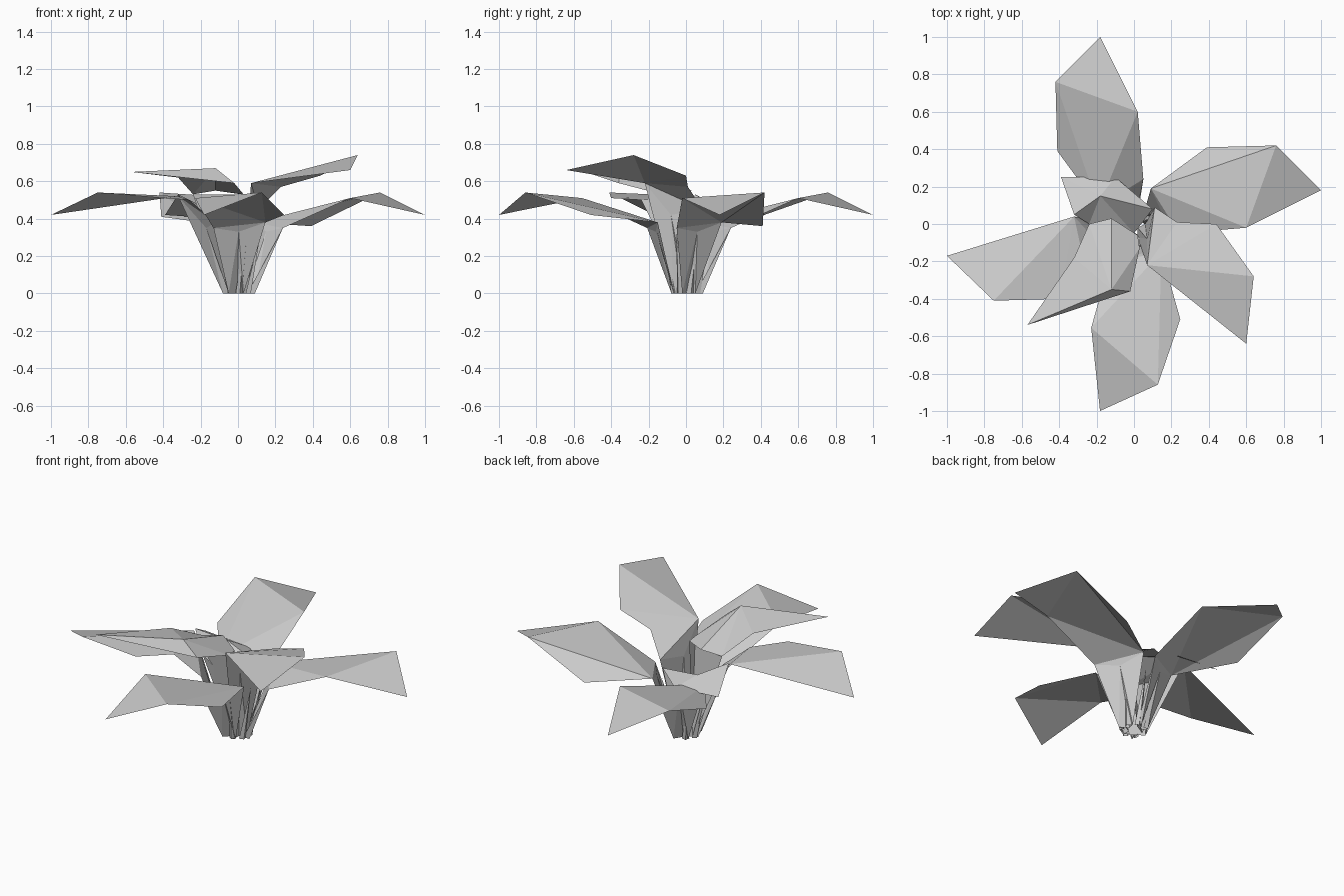
import bpy
import math
from mathutils import Matrix, Vector

default_cube = bpy.data.objects.get("Cube")
if default_cube:
    bpy.data.objects.remove(default_cube, do_unlink=True)

# One flat grey for the whole plant
grey = bpy.data.materials.new("leaf_grey")
grey.use_nodes = True
grey.diffuse_color = (0.6, 0.6, 0.6, 1)
shader = grey.node_tree.nodes["Principled BSDF"]
shader.inputs["Base Color"].default_value = grey.diffuse_color
shader.inputs["Roughness"].default_value = 0.8


def make_leaf(name, points, faces, turn=0):
    """Build a folded sheet from named points; each face is a list of names."""
    order = list(points)
    spin = Matrix.Rotation(math.radians(turn), 4, "Z")
    verts = [spin @ Vector(points[key]) for key in order]
    polygons = [[order.index(key) for key in face.split()] for face in faces.split(",")]
    mesh = bpy.data.meshes.new(name)
    mesh.from_pydata(verts, [], polygons)
    mesh.materials.append(grey)
    leaf = bpy.data.objects.new(name, mesh)
    bpy.context.collection.objects.link(leaf)
    return leaf


# Three large spreading leaves share one folded shape with a grooved stem
large_points = {
    "tip": (-0.18, 1, 0.42),
    "left": (-0.42, 0.76, 0.54),
    "right": (0.02, 0.6, 0.51),
    "low": (-0.41, 0.39, 0.42),
    "knee_left": (-0.19, 0.09, 0.38),
    "knee_right": (0.05, 0.24, 0.35),
    "notch": (-0.06, 0.15, 0.33),
    "foot_left": (-0.05, 0.05, 0),
    "foot_middle": (-0.01, 0.04, 0),
    "foot_right": (0.02, 0.09, 0),
    "foot_inner": (0.02, 0.05, 0),
}
large_faces = (
    "tip left right, knee_left right left, knee_left left low, "
    "knee_left knee_right right, knee_left notch knee_right, "
    "foot_left foot_middle notch, foot_left notch knee_left, "
    "foot_middle foot_right notch, foot_right knee_right notch, "
    "foot_right foot_inner knee_right"
)
for name, turn, low_height in (
    ("back_leaf", 0, 0.41),
    ("left_leaf", -90, 0.36),
    ("front_leaf", 159.5, 0.42),
):
    shape = dict(large_points)
    shape["low"] = (-0.41, 0.39, low_height)
    make_leaf(name, shape, large_faces, turn)

# Two leaves with a single ridge and a long straight edge
ridged_faces = (
    "knee_front tip ridge, knee_front ridge outer, knee_front outer bend, "
    "knee_front bend knee_back, knee_front knee_back notch, "
    "foot_front foot_middle notch, foot_front notch knee_front, "
    "foot_middle foot_back notch, foot_back knee_back notch"
)
make_leaf(
    "tall_leaf",
    {
        "tip": (0.6, -0.64, 0.66),
        "ridge": (0.64, -0.28, 0.74),
        "outer": (0.44, 0, 0.63),
        "bend": (0.23, 0.01, 0.57),
        "knee_front": (0.07, -0.22, 0.59),
        "knee_back": (0.11, 0.09, 0.45),
        "notch": (0.07, -0.08, 0.42),
        "foot_front": (0.02, -0.07, 0),
        "foot_middle": (0.02, -0.02, 0),
        "foot_back": (0.06, 0, 0),
    },
    ridged_faces,
)
make_leaf(
    "right_leaf",
    {
        "tip": (-1, -0.17, 0.42),
        "ridge": (-0.75, -0.41, 0.54),
        "outer": (-0.4, -0.4, 0.51),
        "bend": (-0.26, -0.24, 0.5),
        "knee_front": (-0.32, 0.04, 0.52),
        "knee_back": (-0.12, -0.18, 0.38),
        "notch": (-0.17, -0.06, 0.35),
        "foot_front": (-0.08, 0, 0),
        "foot_middle": (-0.04, -0.02, 0),
        "foot_back": (-0.05, -0.06, 0),
    },
    ridged_faces,
)

# Folded leaf arching to the front right
make_leaf(
    "arched_leaf",
    {
        "tip": (-0.57, -0.54, 0.65),
        "fold": (-0.12, -0.35, 0.67),
        "lip": (-0.02, -0.36, 0.59),
        "shoulder": (-0.32, -0.18, 0.62),
        "side": (-0.24, 0, 0.53),
        "crown": (-0.12, 0.03, 0.55),
        "inner": (0.02, -0.06, 0.53),
        "front": (0.03, -0.13, 0.53),
        "foot_side": (-0.07, 0, 0),
        "foot_front": (0, -0.06, 0),
    },
    "tip fold shoulder, tip lip fold, shoulder fold side, side fold crown, "
    "crown fold front inner, fold lip front, "
    "foot_side foot_front front side, foot_front inner front",
)

# Short leaf drooping to the back right, hollow towards the crown
make_leaf(
    "short_leaf",
    {
        "corner": (-0.39, 0.25, 0.42),
        "edge": (-0.1, 0.25, 0.4),
        "shoulder": (-0.32, 0.05, 0.53),
        "fold": (-0.18, 0.15, 0.46),
        "back": (0.1, 0.08, 0.4),
        "side": (-0.24, 0, 0.42),
        "inner": (0, -0.05, 0.3),
        "foot_side": (-0.05, 0.01, 0),
        "foot_back": (0.02, 0.05, 0),
    },
    "corner fold shoulder, corner edge fold, edge back fold, "
    "shoulder fold side, fold inner side, fold back inner, "
    "foot_side foot_back back, foot_side back inner, foot_side inner side",
)

# Slim young shoots around the crown
for index in range(7):
    make_leaf(
        f"shoot_{index + 1}",
        {
            "base_left": (0.06, -0.02, 0),
            "base_right": (0.06, 0.02, 0),
            "keel": (0.08, 0, 0),
            "point": (0.13, 0.02, 0.33),
        },
        "base_left keel point, keel base_right point",
        index * 360 / 7 + 20,
    )
